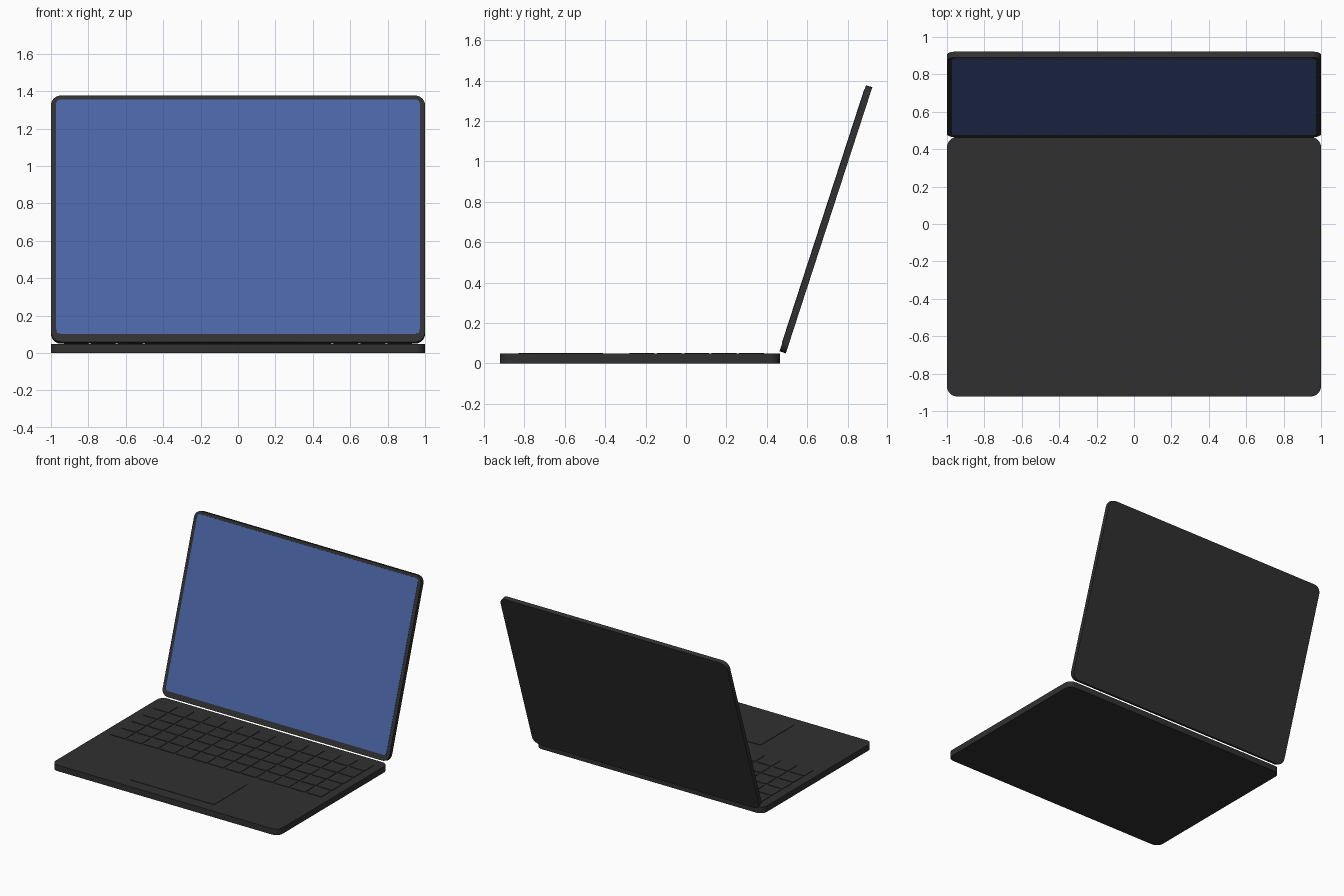
import bpy, bmesh, math
from mathutils import Matrix, Vector

if "Cube" in bpy.data.objects:
    bpy.data.objects.remove(bpy.data.objects["Cube"])


def make_material(name, color):
    mat = bpy.data.materials.new(name)
    mat.diffuse_color = (*color, 1.0)
    mat.use_nodes = True
    mat.node_tree.nodes["Principled BSDF"].inputs["Base Color"].default_value = mat.diffuse_color
    return mat


graphite = make_material("graphite", (0.030, 0.030, 0.030))
screen_blue = make_material("screen blue", (0.070, 0.127, 0.375))


def add_slab(bm, x0, x1, y0, y1, z0, z1, radius, steps=6):
    """Flat slab with rounded corners in plan."""
    outline = []
    corners = [(x1 - radius, y1 - radius, 0), (x0 + radius, y1 - radius, 90),
               (x0 + radius, y0 + radius, 180), (x1 - radius, y0 + radius, 270)]
    for cx, cy, start in corners:
        for i in range(steps + 1):
            a = math.radians(start + 90 * i / steps)
            outline.append((cx + radius * math.cos(a), cy + radius * math.sin(a)))
    low = [bm.verts.new((x, y, z0)) for x, y in outline]
    high = [bm.verts.new((x, y, z1)) for x, y in outline]
    bm.faces.new(high)
    bm.faces.new(low[::-1])
    n = len(outline)
    for i in range(n):
        j = (i + 1) % n
        bm.faces.new((low[i], low[j], high[j], high[i]))


def make_object(name, slabs, mat, matrix=None):
    bm = bmesh.new()
    for slab in slabs:
        add_slab(bm, *slab)
    if matrix:
        bm.transform(matrix)
    mesh = bpy.data.meshes.new(name)
    bm.to_mesh(mesh)
    bm.free()
    mesh.materials.append(mat)
    obj = bpy.data.objects.new(name, mesh)
    bpy.context.collection.objects.link(obj)
    bpy.ops.object.select_all(action='DESELECT')
    obj.select_set(True)
    bpy.context.view_layer.objects.active = obj
    bpy.ops.object.shade_smooth_by_angle(angle=math.radians(30))
    return obj


DECK = 0.048

# Base body and touchpad
make_object("base", [(-1, 1, -0.922, 0.465, 0, DECK, 0.055)], graphite)
make_object("touchpad", [(-0.37, 0.37, -0.83, -0.41, DECK - 0.002, DECK + 0.003, 0.01, 3)], graphite)

# Keyboard grid
ROWS, COLS, GAP = 5, 13, 0.014
KX, KY0, KY1 = 0.93, -0.28, 0.385
pitch_x = (2 * KX + GAP) / COLS
pitch_y = (KY1 - KY0 + GAP) / ROWS
keys = []
for r in range(ROWS):
    for c in range(COLS):
        x = -KX + c * pitch_x
        y = KY0 + r * pitch_y
        keys.append((x, x + pitch_x - GAP, y, y + pitch_y - GAP,
                     DECK - 0.002, DECK + 0.004, 0.006, 2))
make_object("keys", keys, graphite)

# Lid frame: local x = width, y = up along the lid, z = out of the display
tilt = math.radians(18)
up = Vector((0, math.sin(tilt), math.cos(tilt)))
out = Vector((0, -math.cos(tilt), math.sin(tilt)))
lid_frame = Matrix.Translation((0, 0.463, 0.06)) @ Matrix(
    ((1, 0, 0), up, out)).transposed().to_4x4()

# Lid and display plate
make_object("lid", [(-1, 1, 0, 1.385, -0.033, 0, 0.055)], graphite, lid_frame)
make_object("display", [(-0.972, 0.972, 0.044, 1.362, -0.002, 0.002, 0.022, 4)],
            screen_blue, lid_frame)
